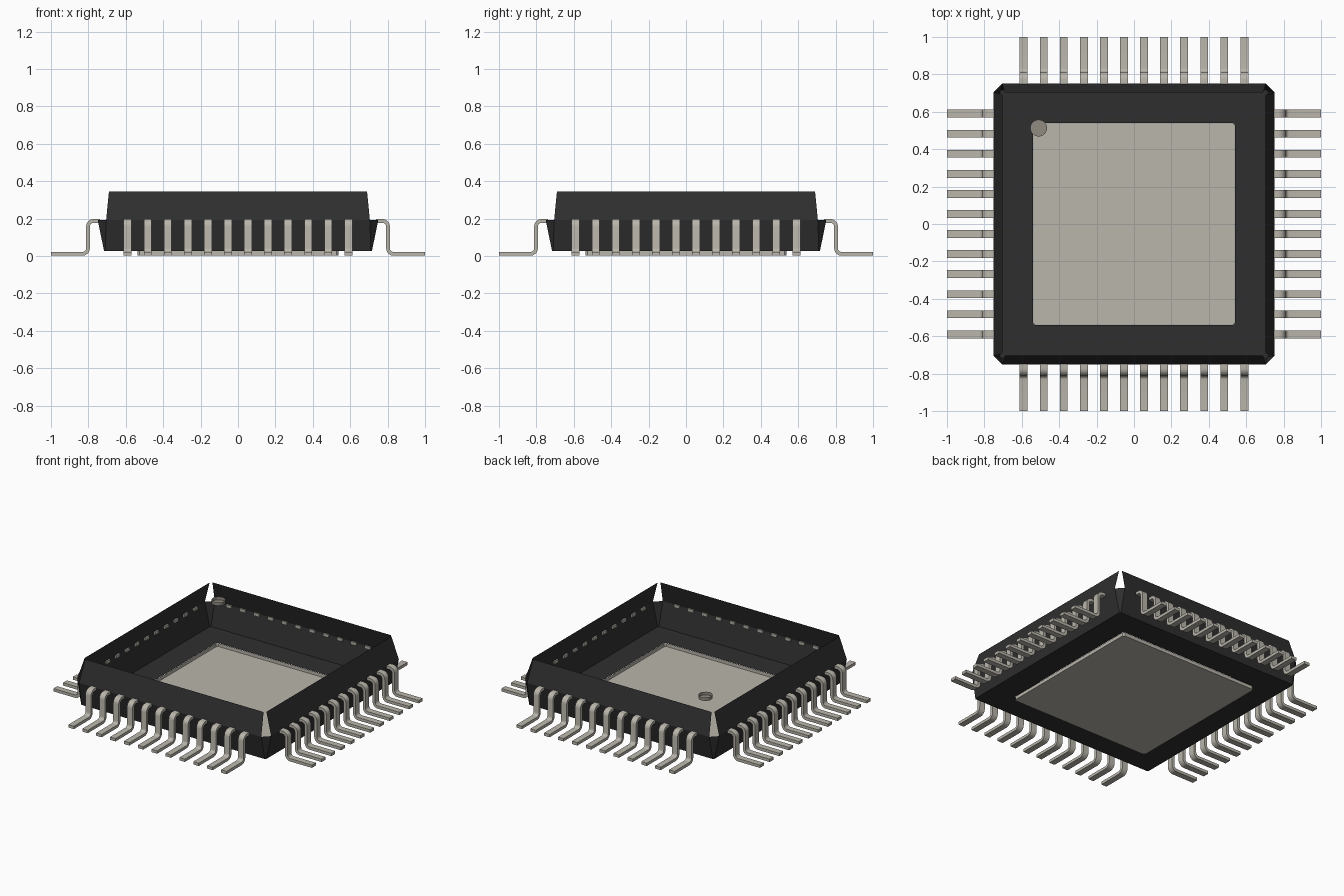
import bpy, bmesh, math
from mathutils import Vector, Matrix

if "Cube" in bpy.data.objects:
    bpy.data.objects.remove(bpy.data.objects["Cube"])


def material(name, rgb):
    m = bpy.data.materials.new(name)
    m.use_nodes = True
    m.diffuse_color = (*rgb, 1)
    m.node_tree.nodes["Principled BSDF"].inputs["Base Color"].default_value = (*rgb, 1)
    return m


BLACK = material("black_plastic", (0.028, 0.028, 0.028))
METAL = material("dull_metal", (0.49, 0.465, 0.41))
GREY = material("marker_grey", (0.28, 0.26, 0.22))


def finish(bm, name, mat):
    mesh = bpy.data.meshes.new(name)
    bm.to_mesh(mesh)
    bm.free()
    mesh.materials.append(mat)
    ob = bpy.data.objects.new(name, mesh)
    bpy.context.collection.objects.link(ob)
    return ob


def smooth(ob):
    bpy.ops.object.select_all(action='DESELECT')
    ob.select_set(True)
    bpy.context.view_layer.objects.active = ob
    bpy.ops.object.shade_smooth_by_angle(angle=math.radians(35))


def ring(bm, half, cut, z):
    """Square ring with cut corners; even-numbered sides are the corner cuts."""
    pts = []
    for k in range(4):
        turn = Matrix.Rotation(k * math.pi / 2, 3, 'Z')
        pts += [turn @ Vector((half, half - cut, z)), turn @ Vector((half - cut, half, z))]
    return [bm.verts.new(p) for p in pts]


def loft(bm, a, b, sides=None):
    n = len(a)
    for i in sides or range(n):
        j = (i + 1) % n
        bm.faces.new((a[i], a[j], b[j], b[i]))


# Open housing: floor with a square hole, flared lower walls, separate upper panels
SEAM = 0.193
bm = bmesh.new()
hole = ring(bm, 0.54, 0.012, 0.026)
base = ring(bm, 0.716, 0.006, 0.026)
middle = ring(bm, 0.75, 0.045, SEAM)
rim = ring(bm, 0.703, 0.013, 0.345)
loft(bm, hole, base)
loft(bm, base, middle)
loft(bm, middle, rim, (1, 3, 5, 7))
finish(bm, "housing", BLACK)

# Heat pad: shallow open tray below the floor
bm = bmesh.new()
low = ring(bm, 0.538, 0.012, 0.003)
loft(bm, low, ring(bm, 0.538, 0.012, 0.026))
bm.faces.new(low[::-1])
finish(bm, "heat_pad", METAL)

# Corner marker: round dimple, open at the top
bm = bmesh.new()
circles = []
for z in (0.323, 0.345):
    circles.append([bm.verts.new((-0.51 + 0.045 * math.cos(t), 0.513 + 0.045 * math.sin(t), z))
                    for t in (k * math.tau / 24 for k in range(24))])
loft(bm, *circles)
bm.faces.new(circles[0])
smooth(finish(bm, "corner_marker", GREY))


# Bent leads: flat strip swept along an S-shaped path
def lead_path():
    r, x, top, foot = 0.03, 0.802, 0.188, 0.012
    path = [((0.738, top), math.pi / 2)]
    for k in range(7):
        t = math.pi / 2 * (1 - k / 6)
        path.append(((x - r + r * math.cos(t), top - r + r * math.sin(t)), t))
    for k in range(7):
        t = math.pi / 2 * k / 6
        path.append(((x + r - r * math.cos(t), foot + r - r * math.sin(t)), t))
    path.append(((1.0, foot), math.pi / 2))
    return path


def add_lead(bm, path, offset, turn):
    half_t, half_w = 0.01, 0.021
    rings = []
    for (x, z), t in path:
        nx, nz = half_t * math.cos(t), half_t * math.sin(t)
        rings.append([bm.verts.new(turn @ Vector((x + s * nx, offset + w * half_w, z + s * nz)))
                      for s, w in ((1, -1), (1, 1), (-1, 1), (-1, -1))])
    for a, b in zip(rings, rings[1:]):
        loft(bm, a, b)
    bm.faces.new(rings[0][::-1])
    bm.faces.new(rings[-1])


PITCH = 0.1073
path = lead_path()
for k, side in enumerate(("left", "back", "right", "front")):
    bm = bmesh.new()
    turn = Matrix.Rotation(k * math.pi / 2, 3, 'Z')
    for i in range(12):
        add_lead(bm, path, (i - 5.5) * PITCH, turn)
    bmesh.ops.recalc_face_normals(bm, faces=bm.faces)
    smooth(finish(bm, side + "_leads", METAL))
